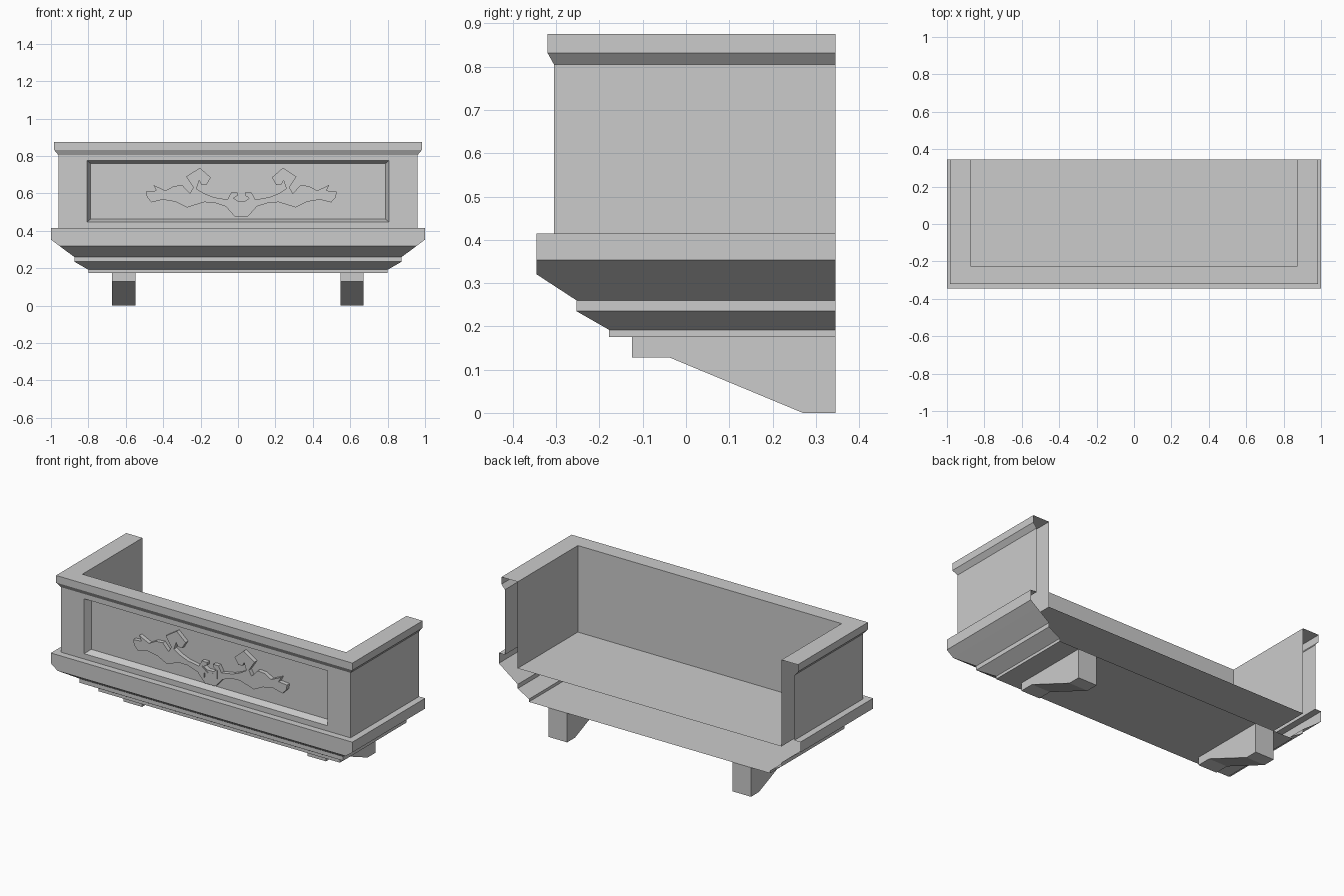
import bpy, bmesh

cube = bpy.data.objects.get("Cube")
if cube:
    bpy.data.objects.remove(cube, do_unlink=True)

stone = bpy.data.materials.new("grey_stone")
stone.use_nodes = True
stone.diffuse_color = (0.6, 0.6, 0.6, 1)
stone.node_tree.nodes["Principled BSDF"].inputs["Base Color"].default_value = (0.6, 0.6, 0.6, 1)

BACK = 0.345


def finish(bm, name):
    bmesh.ops.remove_doubles(bm, verts=bm.verts, dist=0.0005)
    bmesh.ops.recalc_face_normals(bm, faces=bm.faces)
    mesh = bpy.data.meshes.new(name)
    bm.to_mesh(mesh)
    bm.free()
    mesh.materials.append(stone)
    obj = bpy.data.objects.new(name, mesh)
    bpy.context.collection.objects.link(obj)
    return obj


def bridge(bm, a, b, closed):
    """Quads between two vertex rows."""
    n = len(a)
    return [bm.faces.new((a[i], a[(i + 1) % n], b[(i + 1) % n], b[i]))
            for i in range(n if closed else n - 1)]


def u_ring(bm, x, y, z):
    """Three-sided outline, open towards the back."""
    pts = ((x, BACK), (x, y), (-x, y), (-x, BACK))
    return [bm.verts.new((px, py, z)) for px, py in pts]


def rectangle(bm, x, y, z0, z1):
    pts = ((x, z0), (-x, z0), (-x, z1), (x, z1))
    return [bm.verts.new((px, y, pz)) for px, pz in pts]


def prism(name, points, place, depth):
    """Extrude a flat outline by a vector."""
    bm = bmesh.new()
    face = bm.faces.new([bm.verts.new(place(*p)) for p in points])
    out = bmesh.ops.extrude_face_region(bm, geom=[face], use_keep_orig=True)
    moved = [v for v in out["geom"] if isinstance(v, bmesh.types.BMVert)]
    bmesh.ops.translate(bm, verts=moved, vec=depth)
    return finish(bm, name)


# Balcony shell: from the inner floor over the rail and down the mouldings
WALL_Y, WALL_LOW, WALL_TOP = -0.305, 0.415, 0.805
profile = [
    (0.875, -0.225, 0.356), (0.875, -0.225, 0.875),
    (0.983, -0.32, 0.875), (0.983, -0.32, 0.832),
    (0.96, WALL_Y, WALL_TOP), (0.96, WALL_Y, WALL_LOW),
    (1.0, -0.345, 0.415), (1.0, -0.345, 0.353),
    (0.956, -0.345, 0.32), (0.875, -0.253, 0.26),
    (0.875, -0.253, 0.235), (0.8, -0.178, 0.192),
    (0.8, -0.178, 0.175),
]
bm = bmesh.new()
rings = [u_ring(bm, *p) for p in profile]
for i, (a, b) in enumerate(zip(rings, rings[1:])):
    faces = bridge(bm, a, b, False)
    if profile[i][2] == WALL_TOP:
        bm.faces.remove(faces[1])      # front wall is rebuilt with a panel
bm.faces.new(rings[0])
bm.faces.new(rings[-1])

# Recessed front panel with a splayed border
loops = [rectangle(bm, 0.96, WALL_Y, WALL_LOW, WALL_TOP),
         rectangle(bm, 0.807, WALL_Y, 0.447, 0.776),
         rectangle(bm, 0.788, WALL_Y + 0.04, 0.463, 0.76)]
for a, b in zip(loops, loops[1:]):
    bridge(bm, a, b, True)
bm.faces.new(loops[-1])
finish(bm, "balcony_shell")

# Carved scroll ornament, one half mirrored about its centre
half = [
    (0.035, 0.476), (0.083, 0.53), (0.15, 0.552), (0.2, 0.553), (0.29, 0.525),
    (0.35, 0.555), (0.42, 0.567), (0.48, 0.552), (0.505, 0.58), (0.51, 0.61),
    (0.455, 0.615), (0.47, 0.645), (0.405, 0.615), (0.36, 0.64), (0.315, 0.643),
    (0.275, 0.6), (0.257, 0.632), (0.295, 0.69), (0.222, 0.737), (0.163, 0.685),
    (0.187, 0.645), (0.215, 0.648), (0.225, 0.67), (0.24, 0.625),
    (0.2, 0.6), (0.15, 0.58), (0.075, 0.567), (0.055, 0.604), (0.02, 0.604),
    (0.02, 0.588), (0.042, 0.575), (0.02, 0.56),
]
outline = half + [(-x, z) for x, z in reversed(half)]
prism("scroll_ornament", outline,
      lambda x, z: (x + 0.018, WALL_Y + 0.04, z), (0, -0.025, 0))

# Inner curl of the scroll
for side, name in ((1, "left_curl"), (-1, "right_curl")):
    curl = [(0.012, 0.545), (0.05, 0.575), (0.05, 0.525), (0.035, 0.512), (0.035, 0.54)]
    prism(name, curl, lambda x, z: (0.018 + side * x, WALL_Y + 0.015, z), (0, -0.006, 0))

# Wall brackets
bracket = [(-0.125, 0.175), (-0.125, 0.128), (-0.038, 0.128),
           (0.27, 0), (BACK, 0), (BACK, 0.175)]
for x, name in ((0.547, "left_bracket"), (-0.673, "right_bracket")):
    prism(name, bracket, lambda y, z: (x, y, z), (0.124, 0, 0))
